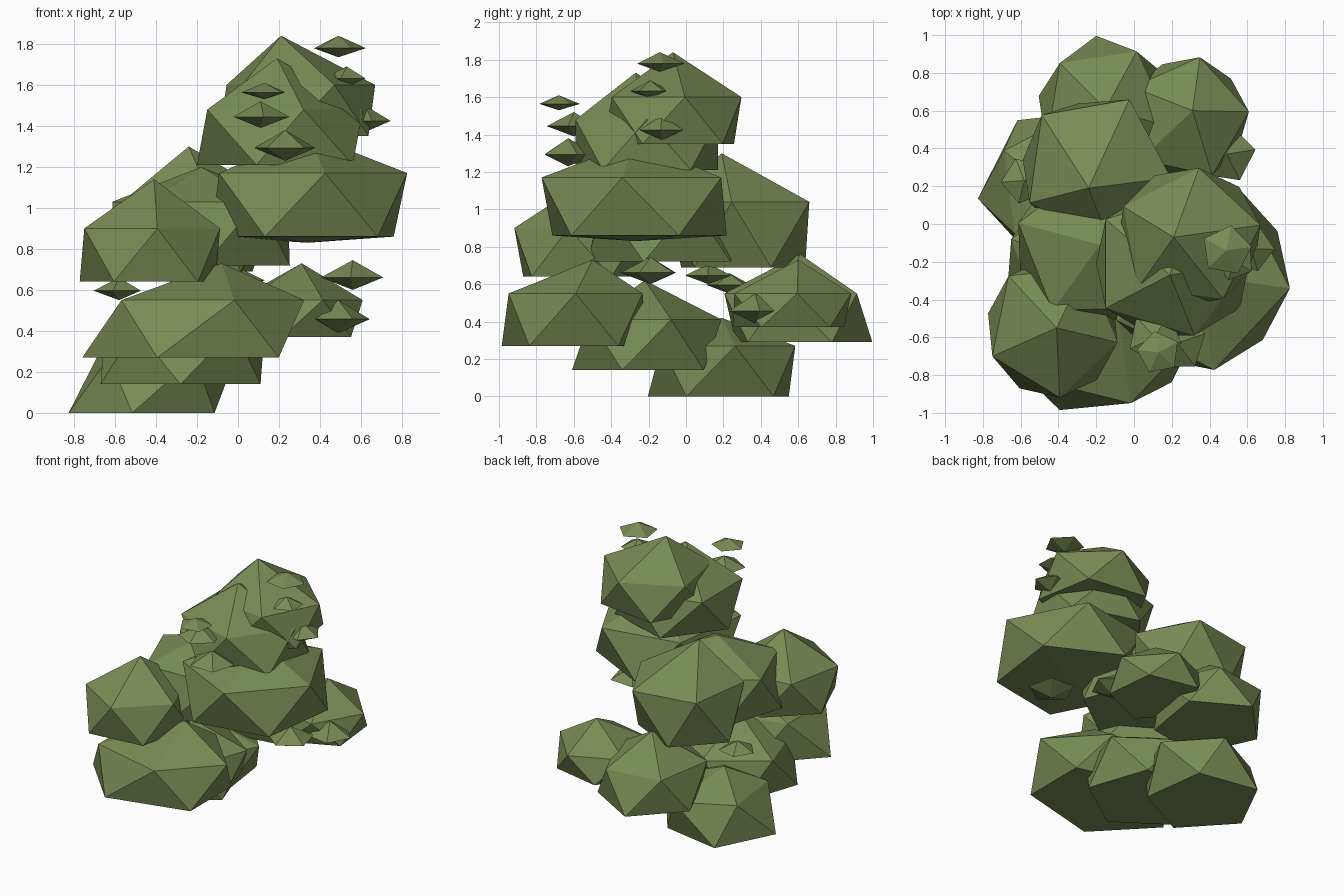
import bpy, bmesh
from math import cos, sin, radians, pi

if "Cube" in bpy.data.objects:
    bpy.data.objects.remove(bpy.data.objects["Cube"])

mat = bpy.data.materials.new("foliage_green")
mat.diffuse_color = (0.19, 0.26, 0.09, 1)
mat.use_nodes = True
mat.node_tree.nodes["Principled BSDF"].inputs["Base Color"].default_value = mat.diffuse_color


def rings(name, levels):
    """Fan-capped stack of five-sided rings: tip, ring(s), bottom point."""
    bm = bmesh.new()
    top = bm.verts.new(levels[0])
    loops = [[bm.verts.new(p) for p in ring] for ring in levels[1:-1]]
    low = bm.verts.new(levels[-1])
    for i in range(5):
        j = (i + 1) % 5
        bm.faces.new((top, loops[0][i], loops[0][j]))
        bm.faces.new((low, loops[-1][j], loops[-1][i]))
        if len(loops) == 2:
            a, b = loops
            bm.faces.new((a[i], b[i], a[j]))
            bm.faces.new((a[j], b[i], b[j]))
    bmesh.ops.recalc_face_normals(bm, faces=bm.faces)
    me = bpy.data.meshes.new(name)
    bm.to_mesh(me)
    bm.free()
    me.materials.append(mat)
    ob = bpy.data.objects.new(name, me)
    bpy.context.collection.objects.link(ob)


def ring(x, y, z, rx, ry, start):
    return [(x + rx * cos(radians(start) + k * 2 * pi / 5),
             y + ry * sin(radians(start) + k * 2 * pi / 5), z) for k in range(5)]


def clump(name, x, y, rx, ry, z0, z1, z2, turn, tip=(0, 0), lean=(0, 0), up=1, low=1, dip=0):
    """Squashed icosahedron with a flat underside; tip and lean shift its upper part."""
    rings(name, [(x + tip[0], y + tip[1], z2),
                 ring(x + lean[0], y + lean[1], z1, rx * up, ry * up, turn),
                 ring(x, y, z0, rx * low, ry * low, turn + 36), (x, y, z0 - dip)])


def tuft(name, x, y, r, z0, z1, turn=10):
    """Small flat leaf tuft."""
    zm = z0 + 0.42 * (z1 - z0)
    rings(name, [(x, y, z1), ring(x, y, zm, r, r, turn), (x, y, z0)])


# Large foliage clumps, bottom to top
clump("clump_low_left", -.45, .19, .38, .40, 0, .27, .42, 8, lean=(.08, .02), up=.95)
clump("clump_low_middle", -.28, -.22, .41, .39, .14, .41, .62, 90, lean=(.02, .02))
clump("clump_low_front", -.23, -.60, .53, .405, .27, .55, .73, 0,
      tip=(.15, .1), lean=(.06, .01), up=.93)
clump("clump_low_back", -.15, .61, .36, .39, .29, .55, .76, 278, lean=(0, -.03), up=.97)
clump("clump_low_right", .28, .56, .33, .33, .37, .55, .73, 78, tip=(.03, .04), low=.95)
clump("clump_mid_front", -.43, -.55, .35, .37, .64, .90, 1.14, 60, tip=(.02, 0))
clump("clump_mid_back", -.24, .29, .40, .40, .69, 1.04, 1.30, 64,
      tip=(0, -.10), lean=(.04, .01), low=.88)
clump("clump_mid_core", -.18, -.11, .45, .42, .72, 1.03, 1.20, 20)
clump("clump_mid_right", .34, -.27, .49, .51, .86, 1.17, 1.36, -8, low=.97, dip=.03)
clump("clump_high_front", .22, -.21, .42, .40, 1.21, 1.48, 1.73, 0,
      tip=(-.03, -.06), lean=(-.03, 0))
clump("clump_top", .29, -.07, .385, .37, 1.35, 1.60, 1.84, 10, tip=(-.08, 0))

# Small leaf tufts: x, y, radius, bottom, top
TUFTS = [
    (.49, -.14, .135, 1.735, 1.84), (.53, -.19, .11, 1.59, 1.69),
    (.62, -.13, .125, 1.37, 1.50), (.13, -.68, .115, 1.53, 1.61),
    (.11, -.60, .145, 1.39, 1.52), (.23, -.63, .155, 1.23, 1.38),
    (.56, -.19, .16, .60, .745), (.49, .37, .155, .39, .55),
    (-.58, .23, .125, .55, .66), (.0, .12, .13, .60, .71),
]
for n, t in enumerate(TUFTS):
    tuft(f"leaf_tuft_{n + 1}", *t, turn=8 + 31 * n)
